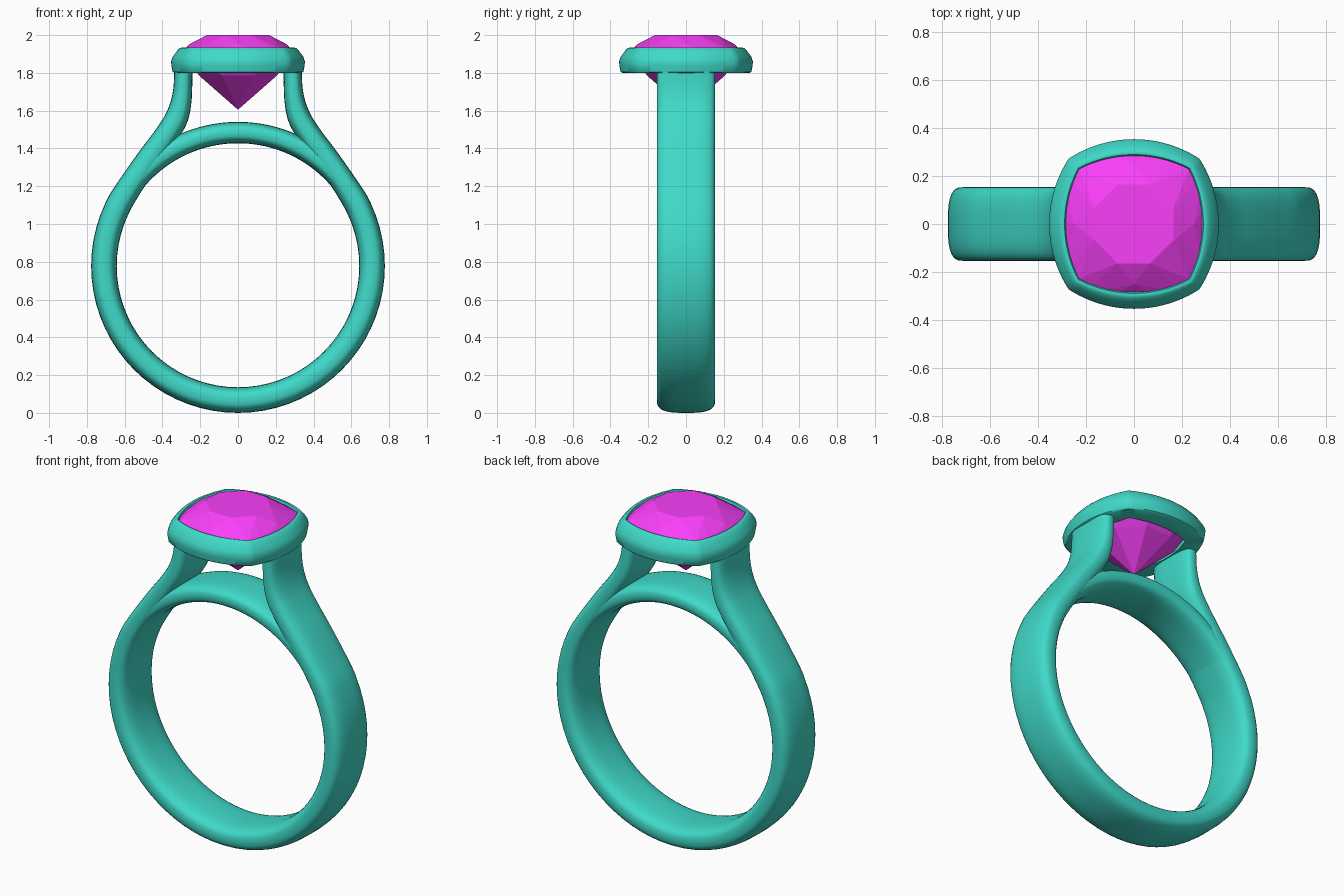
import bpy, bmesh, math
from mathutils import Vector

if "Cube" in bpy.data.objects:
    bpy.data.objects.remove(bpy.data.objects["Cube"])


def material(name, rgb):
    m = bpy.data.materials.new(name)
    m.diffuse_color = (*rgb, 1)
    m.use_nodes = True
    m.node_tree.nodes["Principled BSDF"].inputs["Base Color"].default_value = m.diffuse_color
    return m


METAL = material("teal_metal", (0.05, 0.70, 0.58))
STONE = material("magenta_stone", (0.95, 0.05, 0.95))


def finish(bm, name, mat, angle=None):
    bmesh.ops.recalc_face_normals(bm, faces=bm.faces[:])
    me = bpy.data.meshes.new(name)
    bm.to_mesh(me)
    bm.free()
    ob = bpy.data.objects.new(name, me)
    bpy.context.collection.objects.link(ob)
    me.materials.append(mat)
    if angle:
        bpy.ops.object.select_all(action='DESELECT')
        ob.select_set(True)
        bpy.context.view_layer.objects.active = ob
        bpy.ops.object.shade_smooth_by_angle(angle=math.radians(angle))
    return ob


def loft(name, rings, mat, angle, closed=False):
    """Skin closed loops of points; cap the ends unless the loft is closed."""
    bm = bmesh.new()
    vs = [[bm.verts.new(p) for p in r] for r in rings]
    n = len(vs[0])
    for k in range(len(vs) if closed else len(vs) - 1):
        a, b = vs[k], vs[(k + 1) % len(vs)]
        for i in range(n):
            j = (i + 1) % n
            bm.faces.new((a[i], a[j], b[j], b[i]))
    if not closed:
        bm.faces.new(vs[0])
        bm.faces.new(vs[-1])
    return finish(bm, name, mat, angle)


def section(inner, outer, half_width, n=32, power=3.0):
    """Rounded band section between an inner and an outer (x, z) point."""
    pts = []
    for i in range(n):
        t = 2 * math.pi * i / n
        c, s = math.cos(t), math.sin(t)
        u = 0.5 + 0.5 * math.copysign(abs(c) ** (2 / power), c)
        y = half_width * math.copysign(abs(s) ** (2 / power), s)
        p = inner.lerp(outer, u)
        pts.append((p.x, y, p.y))
    return pts


def smooth(points, steps=6):
    """Catmull-Rom through the points, skipping the first and last."""
    out = []
    for p0, p1, p2, p3 in zip(points, points[1:], points[2:], points[3:]):
        for k in range(steps):
            t = k / steps
            out.append(0.5 * (2 * p1 + (p2 - p0) * t + (2 * p0 - 5 * p1 + 4 * p2 - p3) * t * t
                              + (3 * p1 - p0 - 3 * p2 + p3) * t ** 3))
    return out + [points[-2]]


def on_circle(r, deg):
    a = math.radians(deg)
    return Vector((r * math.cos(a), 0.7775 + r * math.sin(a)))


R_IN, R_OUT, HALF = 0.642, 0.7775, 0.154

# shank: round band that flares up into two shoulders
arc = list(range(-90, 31, 5))
out_pts = [Vector(p) for p in ((.60, 1.275), (.515, 1.395), (.432, 1.505),
                               (.375, 1.6), (.345, 1.7), (.337, 1.82), (.336, 1.9))]
in_pts = [Vector(p) for p in ((.50, 1.19), (.42, 1.30), (.325, 1.44),
                              (.27, 1.535), (.246, 1.65), (.241, 1.82), (.241, 1.9))]
outer = [on_circle(R_OUT, a) for a in arc[:-2]] + smooth([on_circle(R_OUT, a) for a in arc[-3:]] + out_pts)
inner = [on_circle(R_IN, a) for a in arc[:-2]] + smooth([on_circle(R_IN, a) for a in arc[-3:]] + in_pts)
half = [section(i, o, HALF) for i, o in zip(inner, outer)]
mirrored = [[(-x, y, z) for x, y, z in r] for r in half[:0:-1]]
loft("shank", mirrored + half, METAL, 50)

# bridge: arch that closes the finger hole under the stone
loft("bridge", [section(on_circle(0.65, a), on_circle(0.763, a), 0.15) for a in range(38, 143, 2)], METAL, 50)


def cushion(a, z, n, R=0.5):
    """Cushion outline: four shallow arcs meeting at the corners."""
    d, pts = R - a, []
    for i in range(n):
        t = 2 * math.pi * i / n
        f = (t + math.pi / 4) % (math.pi / 2) - math.pi / 4
        r = -d * math.cos(f) + math.sqrt(R * R - (d * math.sin(f)) ** 2)
        pts.append((r * math.cos(t), r * math.sin(t), z))
    return pts


# bezel: closed profile (half size, height) carried round the cushion outline
profile = [(.235, 1.80), (.338, 1.80), (.346, 1.806), (.353, 1.84), (.354, 1.862), (.346, 1.885),
           (.322, 1.917), (.308, 1.931), (.298, 1.935), (.290, 1.933), (.285, 1.925), (.282, 1.88)]
loft("bezel", [cushion(a, z, 96) for a, z in profile], METAL, 40, closed=True)

# gemstone: faceted hull of table, crown, girdle, pavilion and culet


def ring(radius, z, n, turn=0):
    return [(radius * math.cos(2 * math.pi * (i + turn) / n),
             radius * math.sin(2 * math.pi * (i + turn) / n), z) for i in range(n)]


points = (ring(0.178, 2.0, 8, 0.5) + ring(0.252, 1.955, 8)
          + cushion(0.286, 1.922, 32) + cushion(0.286, 1.90, 32)
          + ring(0.222, 1.785, 8, 0.5) + [(0, 0, 1.605)])
bm = bmesh.new()
for p in points:
    bm.verts.new(p)
hull = bmesh.ops.convex_hull(bm, input=bm.verts[:])
loose = [v for v in bm.verts if not v.link_faces]
bmesh.ops.delete(bm, geom=loose, context='VERTS')
finish(bm, "gemstone", STONE)
